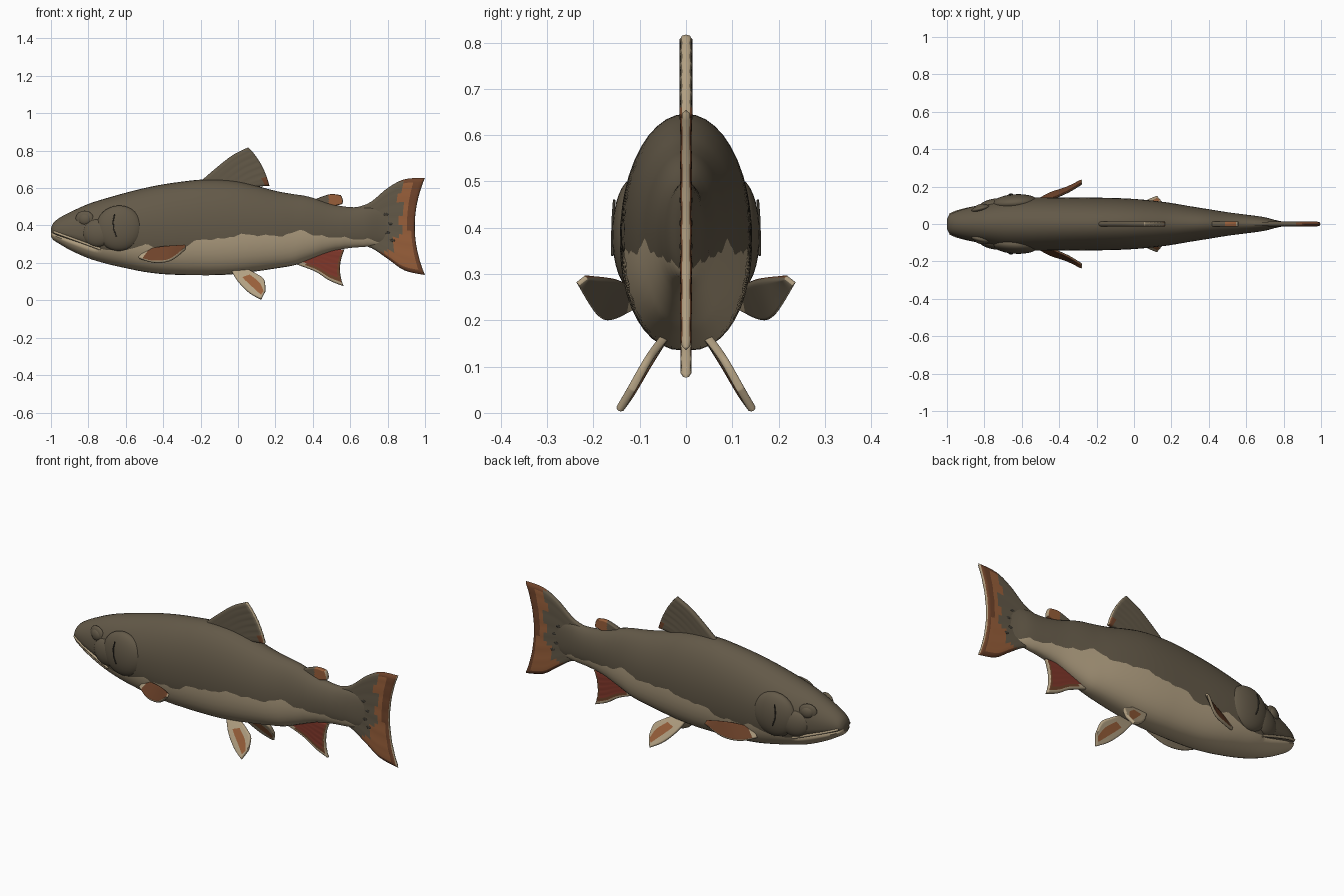
import bpy, bmesh, math
from mathutils import Vector

if "Cube" in bpy.data.objects:
    bpy.data.objects.remove(bpy.data.objects["Cube"])

# ---------- materials ----------
def lin(c):
    c /= 255
    return c / 12.92 if c <= 0.04045 else ((c + 0.055) / 1.055) ** 2.4

MATS = []
for name, rgb in [("olive_brown", (99, 89, 72)), ("cream", (178, 160, 130)),
                  ("orange", (152, 95, 58)), ("red", (128, 55, 42)),
                  ("rust_brown", (112, 68, 43)), ("charcoal", (62, 58, 50))]:
    m = bpy.data.materials.new(name)
    m.diffuse_color = (*[lin(c) for c in rgb], 1)
    m.use_nodes = True
    m.node_tree.nodes["Principled BSDF"].inputs["Base Color"].default_value = m.diffuse_color
    MATS.append(m)
OLIVE, CREAM, ORANGE, RED, RUST, DARK = range(6)

def finish(name, bm, angle=60):
    bmesh.ops.recalc_face_normals(bm, faces=bm.faces)
    me = bpy.data.meshes.new(name)
    bm.to_mesh(me)
    bm.free()
    for m in MATS:
        me.materials.append(m)
    ob = bpy.data.objects.new(name, me)
    bpy.context.collection.objects.link(ob)
    bpy.ops.object.select_all(action='DESELECT')
    bpy.context.view_layer.objects.active = ob
    ob.select_set(True)
    bpy.ops.object.shade_smooth_by_angle(angle=math.radians(angle))
    return ob

# ---------- body profile: x, top z, bottom z, half width, colour line z ----------
P = [(-1, .385, .342, .025, .362), (-.99, .41, .325, .046, .358), (-.96, .437, .305, .063, .345),
     (-.9, .47, .27, .083, .325), (-.8, .515, .225, .108, .292), (-.7, .547, .195, .128, .268),
     (-.6, .575, .172, .138, .268), (-.5, .60, .152, .142, .295), (-.4, .62, .14, .143, .285),
     (-.28, .637, .135, .142, .288), (-.2, .645, .134, .141, .328), (-.1, .645, .135, .139, .325),
     (0, .635, .142, .134, .35), (.1, .612, .155, .125, .35), (.2, .585, .17, .112, .342),
     (.3, .567, .187, .095, .36), (.35, .56, .205, .087, .382), (.4, .548, .225, .079, .345),
     (.5, .515, .262, .063, .34), (.6, .498, .28, .05, .33), (.7, .50, .288, .036, .325),
     (.76, .49, .30, .02, .31), (.82, .46, .33, .008, .331)]

def station(x):
    i = max(0, min(len(P) - 2, sum(p[0] <= x for p in P) - 1))
    a, b = P[i], P[i + 1]
    h = b[0] - a[0]
    t = min(1, max(0, (x - a[0]) / h))
    def slope(k, c):
        lo, hi = P[max(0, k - 1)], P[min(len(P) - 1, k + 1)]
        return (hi[c] - lo[c]) / (hi[0] - lo[0])
    out = []
    for c in (1, 2, 3):
        out.append((2*t**3 - 3*t*t + 1) * a[c] + (t**3 - 2*t*t + t) * h * slope(i, c)
                   + (3*t*t - 2*t**3) * b[c] + (t**3 - t*t) * h * slope(i + 1, c))
    return out + [a[4] + (b[4] - a[4]) * t]

def side(x, z):
    """Half width of the body at a given length and height."""
    zt, zb, hw, _ = station(x)
    s = min(1, abs(z - (zt + zb) / 2) / ((zt - zb) / 2))
    n = 2.0 if z > (zt + zb) / 2 else 2.3
    return hw * (1 - s ** n) ** (1 / n)

# ---------- body: lofted rings, one edge loop runs along the colour line ----------
bm = bmesh.new()
N, UP, LOW = 100, 12, 8
rings = []
for k in range(N + 1):
    x = -1 + 1.82 * (k / N) ** 1.4
    zt, zb, hw, line = station(x)
    zc, h = (zt + zb) / 2, (zt - zb) / 2
    if x > -.55:
        line += .005 * math.sin(x * 47) + .003 * math.sin(x * 101)
    line = min(zt - .2 * h, max(zb + .1 * h, line))
    a0 = math.asin((line - zc) / h)
    angs = [math.pi / 2 + (a0 - math.pi / 2) * i / UP for i in range(UP + 1)]
    angs += [a0 + (-math.pi / 2 - a0) * i / LOW for i in range(1, LOW + 1)]
    half = []
    for i, a in enumerate(angs):
        z = zc + h * math.sin(a)
        y = side(x, z) if 0 < i < UP + LOW else 0
        if i == UP and x < -.74:          # mouth groove
            y *= .86
        half.append((y, z))
    pts = half + [(-y, z) for y, z in half[-2:0:-1]]
    rings.append([bm.verts.new((x, y, z)) for y, z in pts])
M = len(rings[0])
for r, s in zip(rings, rings[1:]):
    for i in range(M):
        f = bm.faces.new((r[i], r[(i + 1) % M], s[(i + 1) % M], s[i]))
        f.material_index = CREAM if UP <= i < M - UP else OLIVE
for r in (rings[0], rings[-1]):
    bm.faces.new(r)
finish("body", bm)

# ---------- fins: grid between a leading and a trailing edge ----------
def along(pts, t):
    f = t * (len(pts) - 1)
    i = min(int(f), len(pts) - 2)
    t = f - i
    p0, p1, p2, p3 = (Vector(pts[max(0, min(len(pts) - 1, j))]) for j in (i - 1, i, i + 1, i + 2))
    return .5 * (2*p1 + (p2 - p0)*t + (2*p0 - 5*p1 + 4*p2 - p3)*t*t + (3*p1 - p0 - 3*p2 + p3)*t**3)

def fin(name, A, B, thick, rule, bulge=(0, 0, 0), ray=0.0):
    us = [0, .015, .045] + [.1 + .8 * i / 16 for i in range(17)] + [.955, .985, 1]
    vs = [i / 16 * .92 for i in range(17)] + [.955, .985, 1]
    A0 = Vector(A[0])
    nrm = (Vector(A[-1]) - A0).cross(Vector(B[len(B) // 2]) - A0).normalized()
    bm = bmesh.new()
    for s in (1, -1):
        g = []
        for v in vs:
            a, b, row = along(A, v), along(B, v), []
            for u in us:
                e = min(u, 1 - u, 1 - v)
                th = thick * math.sqrt(max(0, 1 - (1 - min(1, e / .06)) ** 2))
                th *= 1 + ray * math.sin(u * 40) * v
                p = a.lerp(b, u) + Vector(bulge) * (4 * u * (1 - u) * v * v)
                row.append(bm.verts.new(p + nrm * s * th))
            g.append(row)
        for j in range(len(vs) - 1):
            for i in range(len(us) - 1):
                f = bm.faces.new((g[j][i], g[j][i+1], g[j+1][i+1], g[j+1][i]))
                c = f.calc_center_median()
                f.material_index = rule((us[i] + us[i+1]) / 2, (vs[j] + vs[j+1]) / 2, c, s * nrm.y)
    bmesh.ops.remove_doubles(bm, verts=bm.verts, dist=1e-5)
    finish(name, bm, 75)

def tail_rule(u, v, c, s):
    if v > .97: return CREAM
    if c.x < .78 + .09 * min(1, abs(1 - u) * 2.2) + .02 * math.sin(u * 25): return OLIVE
    if u < .07 or u > .95 or v > .93 or (u < .55 and v > .88): return RUST
    return ORANGE
fin("tail_fin", [(.6, 0, .49), (.7, 0, .52), (.8, 0, .6), (.89, 0, .647), (1, 0, .655)],
    [(.6, 0, .29), (.7, 0, .285), (.8, 0, .222), (.89, 0, .16), (1, 0, .135)],
    .012, tail_rule, (-.055, 0, 0), .12)

def dorsal_rule(u, v, c, s):
    if v > .97: return CREAM
    return RUST if u > .82 and v > .8 else OLIVE
fin("dorsal_fin", [(-.23, 0, .61), (-.12, 0, .705), (-.03, 0, .775), (.055, 0, .818)],
    [(.04, 0, .58), (.1, 0, .605), (.168, 0, .612)], .013, dorsal_rule, (.012, 0, .012), .12)

fin("adipose_fin", [(.39, 0, .53), (.45, 0, .555), (.5, 0, .568), (.55, 0, .562)],
    [(.47, 0, .49), (.52, 0, .505), (.558, 0, .515)], .013,
    lambda u, v, c, s: CREAM if v > .96 else ORANGE if c.x > .485 else OLIVE, (.006, 0, 0))

def anal_rule(u, v, c, s):
    if u < .1 or v > .94 or c.x < .36: return CREAM
    return RUST if u < .2 or v > .89 else RED
fin("anal_fin", [(.29, 0, .2), (.41, 0, .155), (.49, 0, .105), (.565, 0, .075)],
    [(.43, 0, .27), (.5, 0, .272), (.57, 0, .272)], .011, anal_rule, (-.022, 0, 0), .12)

# ---------- paired parts ----------
def blob(name, centre, size, mat, yaw=0):
    bm = bmesh.new()
    bmesh.ops.create_uvsphere(bm, u_segments=28, v_segments=16, radius=1)
    for f in bm.faces:
        f.material_index = mat
    for v in bm.verts:
        v.co = Vector([a * b for a, b in zip(v.co, size)])
        x, y = v.co.x, v.co.y
        v.co.x = x * math.cos(yaw) - y * math.sin(yaw)
        v.co.y = x * math.sin(yaw) + y * math.cos(yaw)
        v.co += Vector(centre)
    return finish(name, bm)

def tube(name, pts, r, mat):
    cu = bpy.data.curves.new(name, 'CURVE')
    cu.dimensions, cu.bevel_depth, cu.bevel_resolution, cu.use_fill_caps = '3D', r, 2, True
    sp = cu.splines.new('POLY')
    sp.points.add(len(pts) - 1)
    for q, p in zip(sp.points, pts):
        q.co = (*p, 1)
    cu.materials.append(MATS[mat])
    bpy.context.collection.objects.link(bpy.data.objects.new(name, cu))

for tag, s in (("left", -1), ("right", 1)):
    def my(pts):
        return [(x, s * y, z) for x, y, z in pts]
    # pelvic fin
    fin(tag + "_pelvic_fin",
        my([(-.04, .045, .165), (0, .085, .1), (.06, .12, .04), (.125, .146, .004)]),
        my([(.05, .045, .165), (.1, .065, .14), (.14, .085, .11), (.147, .118, .05)]), .009,
        lambda u, v, c, q: ORANGE if .3 < u < .7 and .3 < v < .9 else CREAM)
    # pectoral fin, duller on the inner face
    def pec_rule(u, v, c, q):
        if u < .06 or v > .97 or v < .12: return CREAM
        return RUST if q * s > 0 else OLIVE
    fin(tag + "_pectoral_fin",
        my([(-.53, .12, .225), (-.45, .165, .203), (-.36, .195, .215), (-.278, .235, .28)]),
        my([(-.49, .115, .27), (-.41, .145, .285), (-.34, .178, .291), (-.28, .216, .293)]),
        .008, pec_rule)
    # gill cover, cheek and eye
    blob(tag + "_gill_cover", (-.635, s * .112, .385), (.125, .047, .122), OLIVE, s * .06)
    blob(tag + "_cheek", (-.75, s * .1, .36), (.085, .035, .075), OLIVE, s * .2)
    ey = side(-.82, .435)
    blob(tag + "_eye_socket", (-.82, s * (ey - .008), .435), (.05, .017, .044), OLIVE, s * .25)
    blob(tag + "_eye", (-.82, s * (ey - .002), .433), (.034, .018, .032), OLIVE, s * .25)
    # gill seam and upper lip
    tube(tag + "_gill_seam", [(x, s * (y + .001), z) for x, y, z in
         [(-.66, .154, .46), (-.668, .157, .42), (-.665, .158, .38), (-.65, .158, .34)]], .003, DARK)
    lip = [(-.985 + .25 * i / 12, .366 - .092 * i / 12) for i in range(13)]
    tube(tag + "_lip", [(x, s * (side(x, z) - .001), z) for x, z in lip], .007, CREAM)
    # dark flecks at the tail root
    for i, (x, z) in enumerate([(.79, .46), (.815, .41), (.8, .36), (.825, .32)]):
        blob(f"{tag}_tail_fleck_{i}", (x, s * .0115, z), (.014, .003, .007), DARK)
